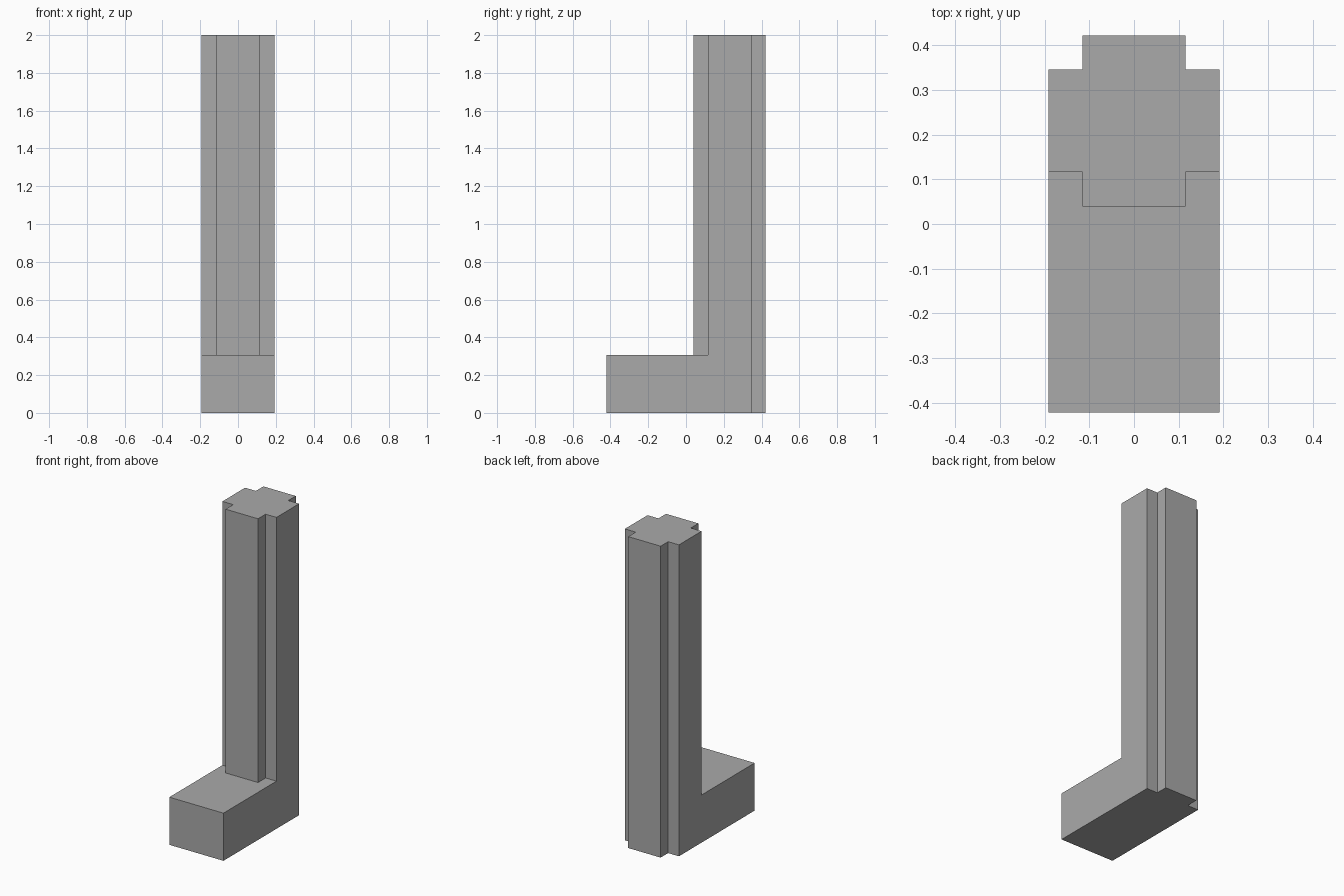
import bpy
import bmesh
from math import radians

cube = bpy.data.objects.get("Cube")
if cube:
    bpy.data.objects.remove(cube, do_unlink=True)

# Main dimensions
HALF_W, RIB = 0.192, 0.115           # half width, half width of the raised ribs
TOE, HEEL = -0.422, 0.422            # front and back of the foot
FRONT, SHOULDER, BACK_STEP = 0.039, 0.116, 0.346
FOOT_H, HEIGHT = 0.306, 2.0

grey = bpy.data.materials.new("stone_grey")
grey.use_nodes = True
grey.diffuse_color = (0.4, 0.4, 0.4, 1)
grey.node_tree.nodes["Principled BSDF"].inputs["Base Color"].default_value = (0.4, 0.4, 0.4, 1)

bm = bmesh.new()


def mirrored(half):
    """Close a right-hand half outline across x = 0."""
    return half + [(-x, y) for x, y in reversed(half)]


def face(outline, z):
    return bm.faces.new([bm.verts.new((x, y, z)) for x, y in outline])


def walls(outline, low, high):
    for a, b in zip(outline, outline[1:] + outline[:1]):
        bm.faces.new([bm.verts.new((*p, z)) for p, z in
                      ((a, low), (b, low), (b, high), (a, high))])


# Plan outlines: cross-shaped column, foot with notched heel, exposed foot top
heel = [(HALF_W, BACK_STEP), (RIB, BACK_STEP), (RIB, HEEL)]
step = [(RIB, FRONT), (RIB, SHOULDER), (HALF_W, SHOULDER)]
column = mirrored(step + heel)
foot = mirrored([(HALF_W, TOE), (HALF_W, SHOULDER)] + heel)
ledge = mirrored([(HALF_W, TOE)] + step[::-1])

# Foot and column joined as one solid
face(foot, 0)
walls(foot, 0, FOOT_H)
face(ledge, FOOT_H)
walls(column, FOOT_H, HEIGHT)
face(column, HEIGHT)

# Weld the parts and merge coplanar walls
bmesh.ops.remove_doubles(bm, verts=bm.verts, dist=0.0001)
bmesh.ops.recalc_face_normals(bm, faces=bm.faces)
bmesh.ops.dissolve_limit(bm, angle_limit=radians(1), verts=bm.verts, edges=bm.edges)

mesh = bpy.data.meshes.new("column_with_foot")
bm.to_mesh(mesh)
bm.free()
mesh.materials.append(grey)
bpy.context.collection.objects.link(bpy.data.objects.new("column_with_foot", mesh))
